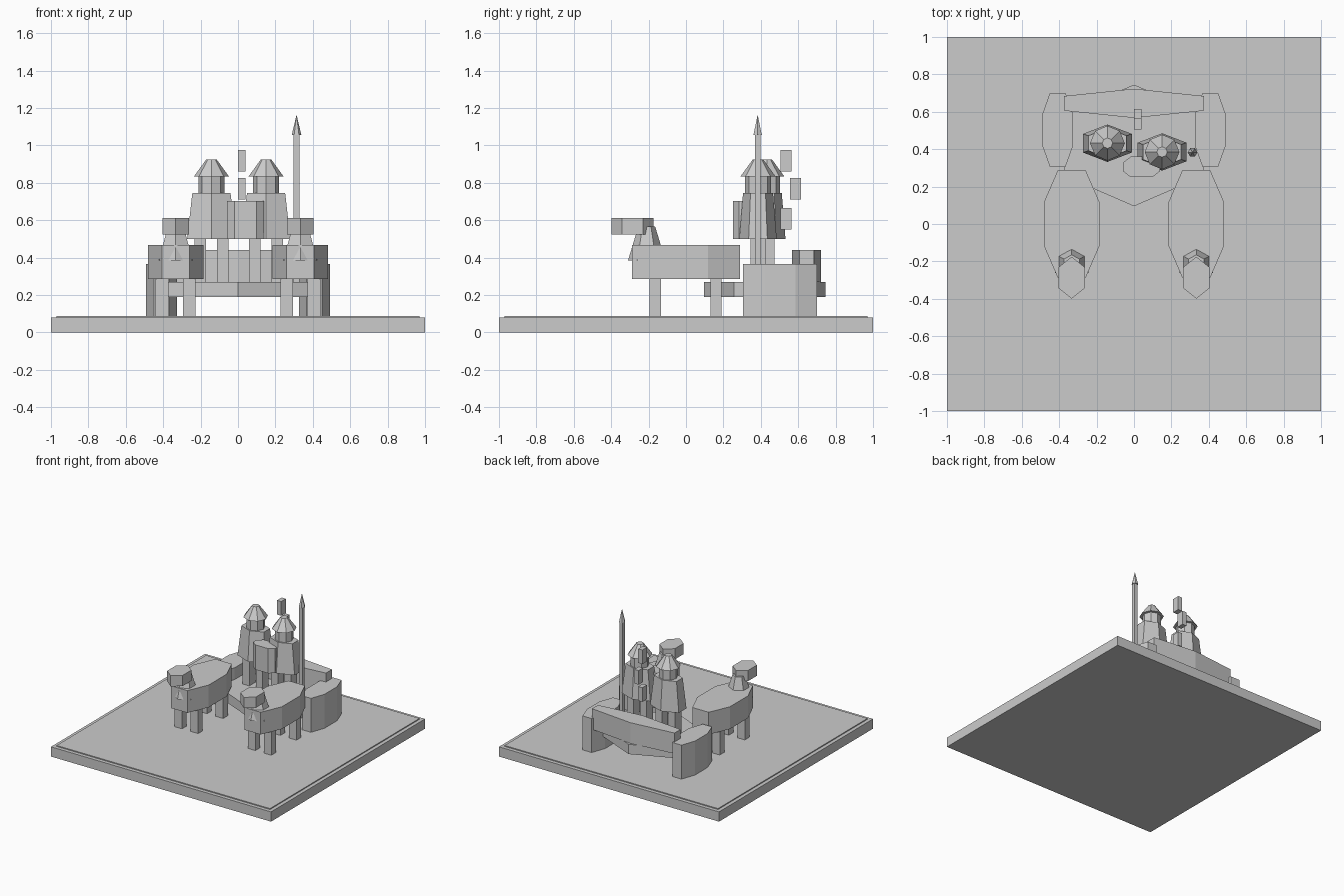
import bpy, bmesh, math

if "Cube" in bpy.data.objects:
    bpy.data.objects.remove(bpy.data.objects["Cube"])

mat = bpy.data.materials.new("stone grey")
mat.diffuse_color = (0.6, 0.6, 0.6, 1)
mat.use_nodes = True
mat.node_tree.nodes["Principled BSDF"].inputs["Base Color"].default_value = mat.diffuse_color


def loft(name, c, bottom, top, z0, z1):
    """Solid between two outlines with equal point counts, centred on c."""
    bm = bmesh.new()
    lo = [bm.verts.new((c[0] + x, c[1] + y, z0)) for x, y in bottom]
    hi = [bm.verts.new((c[0] + x, c[1] + y, z1)) for x, y in top]
    n = len(lo)
    bm.faces.new(lo[::-1])
    bm.faces.new(hi)
    for i in range(n):
        j = (i + 1) % n
        bm.faces.new((lo[i], lo[j], hi[j], hi[i]))
    bmesh.ops.recalc_face_normals(bm, faces=bm.faces[:])
    me = bpy.data.meshes.new(name)
    bm.to_mesh(me)
    bm.free()
    me.materials.append(mat)
    ob = bpy.data.objects.new(name, me)
    bpy.context.collection.objects.link(ob)
    return ob


def rect(a, b):
    return [(-a, -b), (a, -b), (a, b), (-a, b)]


def hexa(a, b):
    """Hexagon with its tips on the y axis."""
    return [(0, -b), (a, -b / 2), (a, b / 2), (0, b), (-a, b / 2), (-a, -b / 2)]


def octa(a, b, fx=0.5, fy=0.41):
    """Octagon with cut corners."""
    p, q = a * fx, b * fy
    return [(-p, -b), (p, -b), (a, -q), (a, q), (p, b), (-p, b), (-a, q), (-a, -q)]


def ngon(n, r):
    return [(r * math.cos(2 * math.pi * i / n), r * math.sin(2 * math.pi * i / n)) for i in range(n)]


def prism(name, c, outline, z0, z1):
    return loft(name, c, outline, outline, z0, z1)


# Display base
prism("base_plate", (0, 0), rect(1, 1), 0, 0.08)
prism("base_inset", (0, 0), rect(0.97, 0.97), 0.08, 0.088)

# Chariot
prism("chariot_floor", (0, 0.42), hexa(0.375, 0.325), 0.19, 0.27)
prism("chariot_rail", (0, 0.645), hexa(0.375, 0.078), 0.27, 0.44)
for s, side in ((-1, "left"), (1, "right")):
    prism(side + "_wheel", (s * 0.408, 0.503), octa(0.083, 0.198), 0.088, 0.367)

    # Draft animals
    x = s * 0.333
    prism(side + "_animal_body", (x, 0), octa(0.148, 0.288), 0.285, 0.468)
    loft(side + "_animal_neck", (x, -0.21), hexa(0.09, 0.1), hexa(0.042, 0.045), 0.385, 0.567)
    prism(side + "_animal_head", (x, -0.287), hexa(0.07, 0.112), 0.525, 0.613)
    for dx in (-0.073, 0.073):
        for y in (-0.165, 0.16):
            prism(side + "_animal_leg", (x + dx, y), rect(0.034, 0.03), 0.088, 0.29)

# Riders
for c, who in (((-0.142, 0.432), "left"), ((0.15, 0.385), "right")):
    for dx in (-0.06, 0.06):
        prism(who + "_rider_leg", (c[0] + dx, c[1]), rect(0.03, 0.04), 0.27, 0.505)
    loft(who + "_rider_torso", c, hexa(0.13, 0.1), hexa(0.102, 0.08), 0.5, 0.747)
    prism(who + "_rider_head", c, ngon(8, 0.07), 0.747, 0.84)
    loft(who + "_rider_helmet", c, ngon(8, 0.093), ngon(8, 0.028), 0.835, 0.925)

# Shield and spear
prism("shield", (0.04, 0.305), octa(0.1, 0.055, 0.58, 0.4), 0.5, 0.703)
prism("spear_shaft", (0.313, 0.383), rect(0.015, 0.015), 0.27, 1.06)
loft("spear_tip", (0.313, 0.383), ngon(6, 0.026), ngon(6, 0.001), 1.055, 1.16)

# Quiver blocks behind the riders
for y, z in ((0.535, 0.55), (0.585, 0.71), (0.535, 0.86)):
    prism("quiver_block", (0.02, y), rect(0.019, 0.03), z, z + 0.116)
